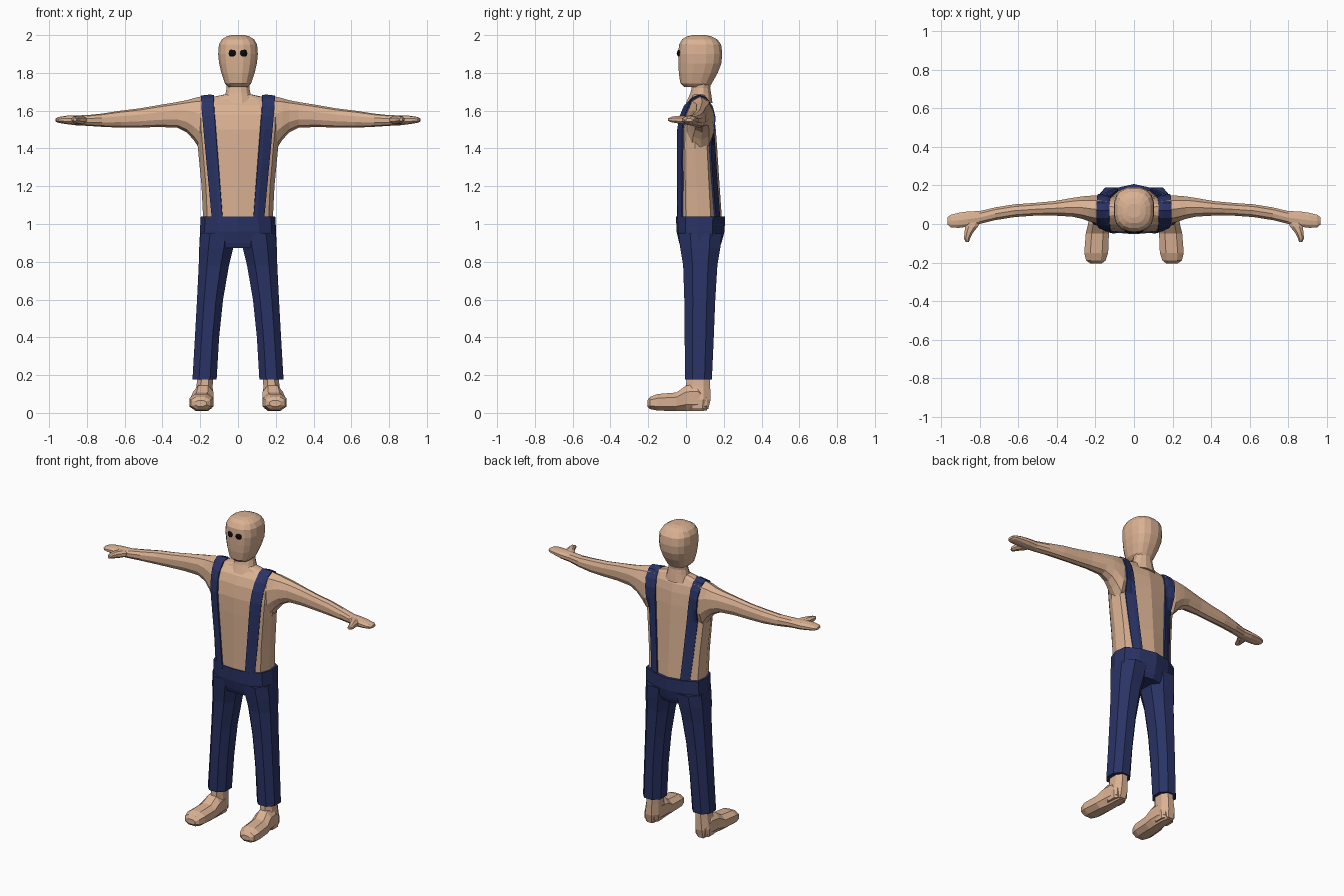
import bpy, bmesh, math
from mathutils import Vector
from mathutils.bvhtree import BVHTree

if "Cube" in bpy.data.objects:
    bpy.data.objects.remove(bpy.data.objects["Cube"])


def material(name, rgb):
    m = bpy.data.materials.new(name)
    m.diffuse_color = (*rgb, 1)
    m.use_nodes = True
    m.node_tree.nodes["Principled BSDF"].inputs["Base Color"].default_value = m.diffuse_color
    return m


SKIN = material("skin", (0.70, 0.44, 0.29))
NAVY = material("navy cloth", (0.023, 0.033, 0.13))
BLACK = material("black", (0.003, 0.003, 0.003))

# Unit cross-sections: an ellipse-like ring, and a torso ring with a ridged back
def oval(n, p=0.8):
    pts = []
    for i in range(n):
        a = 2 * math.pi * (i + 0.5) / n
        c, s = math.cos(a), math.sin(a)
        pts.append((math.copysign(abs(c) ** p, c), math.copysign(abs(s) ** p, s)))
    k = max(x for x, _ in pts)
    return [(x / k, y / k) for x, y in pts]


HALF = [(0, -1), (0.55, -0.93), (0.88, -0.62), (1, -0.1), (0.95, 0.5), (0.55, 0.82)]
BODY = HALF + [(0, 1)] + [(-x, y) for x, y in HALF[:0:-1]]


def ring(axis, pos, a0, a1, b0, b1, shape):
    out = []
    for u, v in shape:
        a = (a0 + a1) / 2 + u * (a1 - a0) / 2
        b = (b0 + b1) / 2 + v * (b1 - b0) / 2
        out.append({"x": (pos, a, b), "y": (a, pos, b), "z": (a, b, pos)}[axis])
    return out


def finish(name, bm, mat, mirror=False):
    bmesh.ops.recalc_face_normals(bm, faces=bm.faces)
    me = bpy.data.meshes.new(name)
    bm.to_mesh(me)
    bm.free()
    me.materials.append(mat)
    ob = bpy.data.objects.new(name, me)
    bpy.context.collection.objects.link(ob)
    if mirror:
        ob.modifiers.new("mirror", "MIRROR").use_mirror_merge = False
    return ob


def loft(name, rings, mat, mirror=False):
    bm = bmesh.new()
    rows = [[bm.verts.new(p) for p in r] for r in rings]
    n = len(rows[0])
    for r, s in zip(rows, rows[1:]):
        for i in range(n):
            bm.faces.new((r[i], r[(i + 1) % n], s[(i + 1) % n], s[i]))
    bm.faces.new(rows[0])
    bm.faces.new(rows[-1])
    return finish(name, bm, mat, mirror)


def upright(name, levels, mat, shape):
    # levels: z, half width, front y, back y
    return loft(name, [ring("z", z, -w, w, f, b, shape) for z, w, f, b in levels], mat)


# Bare torso, neck and head
torso = upright("torso", [
    (1.00, .183, -.045, .192), (1.20, .193, -.046, .178), (1.40, .212, -.047, .165),
    (1.50, .222, -.045, .158), (1.58, .222, -.030, .148), (1.63, .212, -.008, .135),
    (1.662, .185, .025, .115), (1.685, .075, .035, .105)], SKIN, BODY)
upright("neck", [(1.64, .085, .0, .14), (1.69, .066, .022, .133),
                 (1.72, .060, .03, .128), (1.78, .062, .03, .135)], SKIN, oval(12, 1))
upright("head", [
    (1.725, .050, -.010, .125), (1.745, .070, -.030, .137), (1.80, .088, -.038, .168),
    (1.85, .100, -.040, .187), (1.90, .105, -.041, .192), (1.95, .101, -.037, .186),
    (1.978, .085, -.020, .165), (1.993, .060, .005, .135), (2.0, .035, .035, .105)],
    SKIN, oval(16, 0.8))

# Arm with hand, thumb
arm = loft("arm", [ring("x", *r, oval(10, 0.9)) for r in [
    (.14, .01, .14, 1.42, 1.674), (.20, .005, .148, 1.40, 1.668),
    (.235, .015, .146, 1.45, 1.661), (.27, .027, .143, 1.488, 1.652),
    (.32, .038, .135, 1.513, 1.643), (.42, .044, .118, 1.516, 1.627),
    (.52, .043, .109, 1.513, 1.61), (.62, .036, .102, 1.512, 1.598),
    (.72, .020, .086, 1.516, 1.583), (.80, .0, .067, 1.521, 1.575),
    (.86, -.014, .065, 1.524, 1.574), (.91, -.020, .058, 1.53, 1.572),
    (.95, -.018, .048, 1.536, 1.566), (.966, -.004, .036, 1.543, 1.558)]], SKIN, True)
loft("thumb", [ring("y", *r, oval(8, 0.9)) for r in [
    (.03, .79, .87, 1.53, 1.57), (-.012, .808, .875, 1.53, 1.573),
    (-.045, .835, .879, 1.533, 1.573), (-.075, .85, .882, 1.538, 1.568),
    (-.094, .856, .872, 1.545, 1.56)]], SKIN, True)

# Eyes
bm = bmesh.new()
bmesh.ops.create_uvsphere(bm, u_segments=12, v_segments=8, radius=.023)
bmesh.ops.translate(bm, verts=bm.verts, vec=(.028, -.026, 1.904))
finish("eye", bm, BLACK, True)

# Trousers: hips and legs
upright("trouser_hips", [
    (.872, .19, -.025, .175), (.90, .203, -.036, .188), (.96, .202, -.05, .204),
    (1.04, .197, -.053, .207)], NAVY, BODY)
loft("trouser_leg", [ring("z", *r, oval(8, 0.9)) for r in [
    (.95, .015, .198, -.04, .19), (.87, .026, .206, -.03, .181),
    (.78, .048, .208, -.015, .166), (.60, .079, .217, -.009, .155),
    (.40, .100, .228, -.007, .147), (.178, .113, .241, -.005, .137)]], NAVY, True)

# Ankle and foot
loft("ankle", [ring("z", *r, oval(8, 0.9)) for r in [
    (.21, .132, .213, .005, .125), (.14, .134, .220, .0, .128),
    (.07, .132, .232, -.01, .13), (.02, .142, .228, .0, .118)]], SKIN, True)
loft("foot", [ring("y", *r, oval(8, 0.8)) for r in [
    (.112, .148, .220, .012, .10), (.06, .132, .232, .01, .15),
    (.0, .130, .238, .01, .145), (-.05, .130, .250, .01, .108),
    (-.15, .134, .258, .012, .10), (-.19, .148, .248, .02, .085),
    (-.205, .168, .226, .035, .066)]], SKIN, True)

# Braces: strips laid on the body surface by ray casting
trees = []
for ob in (torso, arm):
    b = bmesh.new()
    b.from_mesh(ob.data)
    trees.append(BVHTree.FromBMesh(b))
    b.free()


def surface(origin, direction):
    o, d = Vector(origin), Vector(direction)
    hits = [h for h in (t.ray_cast(o, d) for t in trees) if h[0] is not None]
    return min(hits, key=lambda h: h[3])[0] - d * .003


heights = [1.02, 1.12, 1.22, 1.32, 1.42, 1.50, 1.57, 1.62]
path = [("front", z) for z in heights]
path += [("top", y) for y in (.035, .07, .105)]
path += [("back", z) for z in reversed(heights)]
bm = bmesh.new()
rows = []
for side, t in path:
    k = 1 if side == "top" else min(1, (t - 1.04) / .6)
    row = []
    for c in (0, .33, .67, 1):
        x = .082 + .046 * k + c * (.055 + .011 * k)
        if side == "top":
            p = surface((x, t, 3), (0, 0, -1))
        elif side == "front":
            p = surface((x, -2, t), (0, 1, 0))
        else:
            p = surface((x, 2, t), (0, -1, 0))
        row.append(bm.verts.new(p))
    rows.append(row)
for r, s in zip(rows, rows[1:]):
    for i in range(3):
        bm.faces.new((r[i], r[i + 1], s[i + 1], s[i]))
brace = finish("brace", bm, NAVY)
solid = brace.modifiers.new("thickness", "SOLIDIFY")
solid.thickness = .012
solid.offset = 0
brace.modifiers.new("mirror", "MIRROR").use_mirror_merge = False
